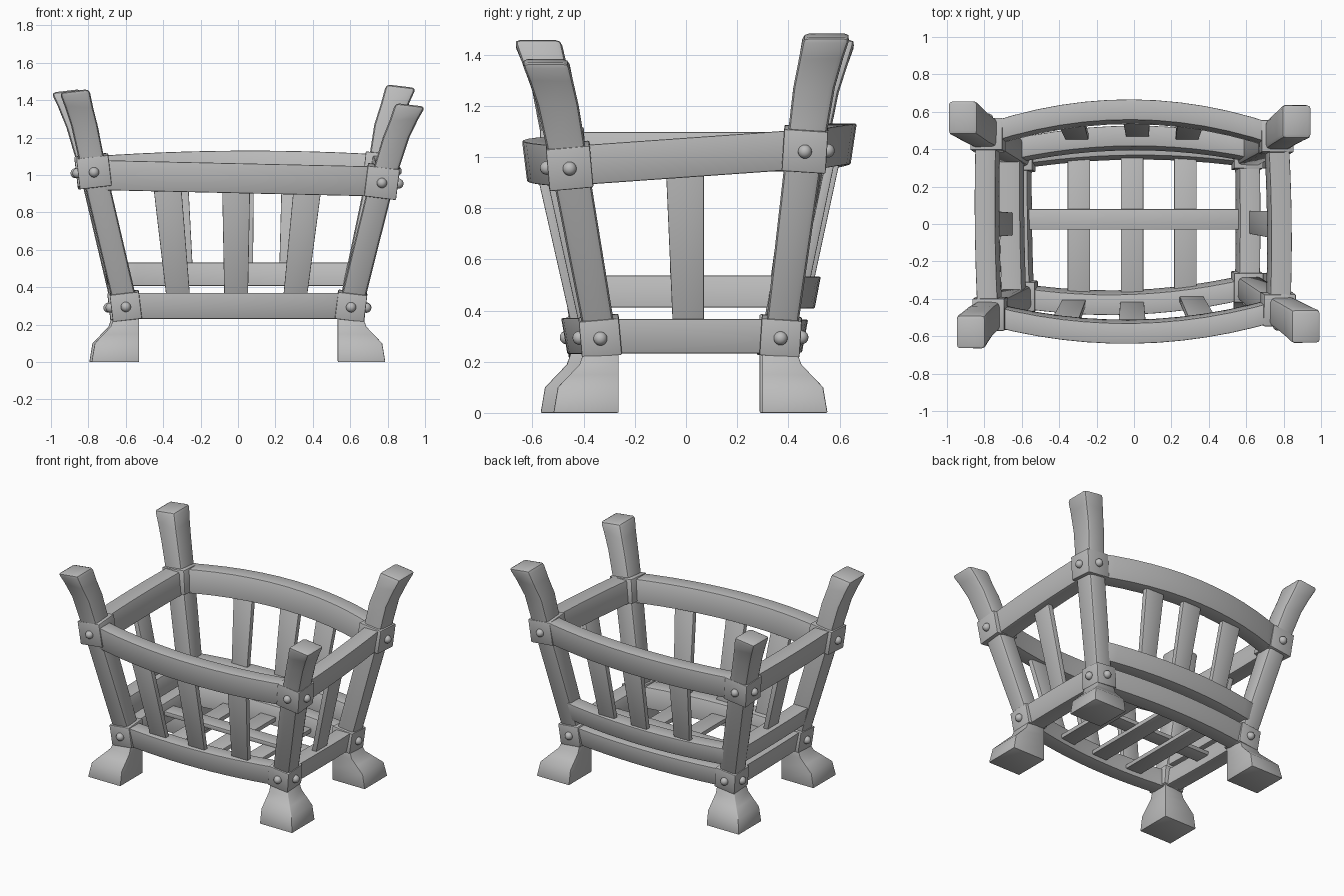
import bpy, bmesh
from mathutils import Vector, Matrix

cube = bpy.data.objects.get("Cube")
if cube:
    bpy.data.objects.remove(cube, do_unlink=True)

iron = bpy.data.materials.new("grey_iron")
iron.use_nodes = True
GREY = (0.5, 0.5, 0.5, 1)
iron.diffuse_color = GREY
iron.node_tree.nodes["Principled BSDF"].inputs["Base Color"].default_value = GREY


def finish(name, bm, angle=0.6):
    bmesh.ops.recalc_face_normals(bm, faces=bm.faces)
    mesh = bpy.data.meshes.new(name)
    bm.to_mesh(mesh)
    bm.free()
    mesh.materials.append(iron)
    obj = bpy.data.objects.new(name, mesh)
    bpy.context.collection.objects.link(obj)
    bpy.ops.object.select_all(action='DESELECT')
    obj.select_set(True)
    bpy.context.view_layer.objects.active = obj
    bpy.ops.object.shade_smooth_by_angle(angle=angle)
    return obj


def round_edges(bm, width):
    bmesh.ops.recalc_face_normals(bm, faces=bm.faces)
    edges = [e for e in bm.edges if e.calc_face_angle(0) > 0.7]
    bmesh.ops.bevel(bm, geom=edges, offset=width, segments=2, profile=0.5, affect='EDGES')


def skin(name, rings, bevel=0.006):
    """Closed bar through a row of four-cornered sections."""
    bm = bmesh.new()
    loops = [[bm.verts.new(p) for p in ring] for ring in rings]
    for a, b in zip(loops, loops[1:]):
        for i in range(4):
            j = (i + 1) % 4
            bm.faces.new((a[i], a[j], b[j], b[i]))
    bm.faces.new(loops[0])
    bm.faces.new(loops[-1])
    round_edges(bm, bevel)
    return finish(name, bm)


def flat_ring(c, hx, hy):
    return [Vector(c) + Vector((i * hx, j * hy, 0))
            for i, j in ((-1, -1), (1, -1), (1, 1), (-1, 1))]


def rail(name, a, b, out, bow, height, lean, rise=0.0, thick=0.11, steps=12):
    """Flat bar bowed outward, its top leaning outward."""
    out, up = Vector(out), Vector((0, 0, height / 2))
    rings = []
    for i in range(steps + 1):
        t = i / steps
        arc = 4 * t * (1 - t)
        c = Vector(a).lerp(Vector(b), t) + out * bow * arc
        c.z += rise * arc
        top, low, side = c + up + out * lean, c - up - out * lean, out * thick / 2
        rings.append([low - side, low + side, top + side, top - side])
    skin(name, rings)


def slat(name, low, top, w_low, w_top, across):
    thin = 0.018
    def ring(c, w):
        return flat_ring(c, w / 2, thin) if across == 'x' else flat_ring(c, thin, w / 2)
    skin(name, [ring(low, w_low), ring(top, w_top)], 0.004)


def collar(name, centre, axis, size, height, sx, sy):
    """Square band round a post, with a rivet on each outer face."""
    lean = Vector((axis.x * 0.5, axis.y * 0.5, axis.z))
    turn = Vector((0, 0, 1)).rotation_difference(lean).to_matrix().to_4x4()
    place = Matrix.Translation(centre) @ turn
    bm = bmesh.new()
    bmesh.ops.create_cube(bm, size=1, matrix=place @ Matrix.Diagonal((size, size, height, 1)))
    round_edges(bm, 0.006)
    finish(name, bm)
    for side, offset in (("side", (sx, 0, 0)), ("face", (0, sy, 0))):
        bm = bmesh.new()
        spot = Matrix.Translation(Vector(offset) * (size / 2 + 0.003))
        bmesh.ops.create_uvsphere(bm, u_segments=16, v_segments=10, radius=0.027,
                                  matrix=place @ spot)
        finish(name + "_rivet_" + side, bm, 1.0)


# Corner posts: lower collar, upper collar, upper bend and tip
corners = {
    "front_left": (1, -1, (.605, -.335, .30), (.77, -.455, .965), (.845, -.50, 1.2), (.922, -.55, 1.375)),
    "front_right": (-1, -1, (-.60, -.385, .30), (-.77, -.48, 1.02), (-.82, -.52, 1.26), (-.875, -.58, 1.45)),
    "back_left": (1, 1, (.605, .37, .30), (.76, .465, 1.03), (.80, .50, 1.27), (.872, .55, 1.475)),
    "back_right": (-1, 1, (-.612, .36, .30), (-.78, .475, 1.02), (-.845, .515, 1.25), (-.918, .57, 1.45)),
}
low, high = {}, {}
for name, (sx, sy, bottom, upper, bend, tip) in corners.items():
    lo, hi, mid, end = map(Vector, (bottom, upper, bend, tip))
    low[name], high[name] = lo, hi
    axis = (hi - lo).normalized()
    rings = [flat_ring(lo, .066, .062), flat_ring(hi, .068, .074),
             flat_ring(hi.lerp(mid, .45) - axis * 0.01, .069, .077),
             flat_ring(mid, .071, .081), flat_ring(mid.lerp(end, .55), .075, .086),
             flat_ring(end, .08, .092)]
    for p in rings[-1]:
        p.z -= 0.12 * (p.x - end.x) * sx
    skin(name + "_post", rings, 0.022)
    collar(name + "_lower_collar", lo, axis, 0.157, 0.145, sx, sy)
    collar(name + "_upper_collar", hi, axis, 0.172, 0.165, sx, sy)
    # Foot flares outward from its inner corner
    foot = []
    for z, size in ((0, .255), (.10, .238), (.15, .19), (.19, .152), (.25, .132)):
        shift = size / 2 - 0.072
        foot.append(flat_ring((lo.x + sx * shift, lo.y + sy * shift, z), size / 2, size / 2))
    skin(name + "_foot", foot, 0.005)

FL, FR, BL, BR = corners
FRONT, BACK, LEFT, RIGHT = (0, -1, 0), (0, 1, 0), (1, 0, 0), (-1, 0, 0)

# Upper and lower rails
rail("front_upper_rail", high[FR] - Vector((0, 0, .02)), high[FL], FRONT, .108, .16, .01)
rail("back_upper_rail", high[BR], high[BL], BACK, .13, .16, .012, rise=.025)
rail("left_upper_rail", high[FL], high[BL], LEFT, .012, .155, .012)
rail("right_upper_rail", high[FR], high[BR], RIGHT, .01, .155, .012)
rail("front_lower_rail", low[FR], low[FL], FRONT, .058, .14, .012)
rail("back_lower_rail", low[BR], low[BL], BACK, .045, .13, .012)
rail("left_lower_rail", low[FL], low[BL], LEFT, .005, .135, .012)
rail("right_lower_rail", low[FR], low[BR], RIGHT, .005, .135, .012)


# Middle rails at the back and right
def on_post(name, z):
    a, b = low[name], high[name]
    return a.lerp(b, (z - a.z) / (b.z - a.z))


rail("back_middle_rail", on_post(BR, .47), on_post(BL, .47), BACK, .07, .125, .012)
rail("right_middle_rail", on_post(FR, .475), on_post(BR, .475), RIGHT, .005, .125, .012)

# Upright slats
for i, (x0, x1, y0, y1) in enumerate(((-.315, -.38, -.41, -.55), (-.01, -.01, -.42, -.57),
                                      (.30, .375, -.39, -.535))):
    slat(f"front_slat_{i + 1}", (x0, y0, .30), (x1, y1, .96), .125, .15, 'x')
for i, (x0, x1, y0, y1) in enumerate(((-.30, -.345, .455, .57), (.02, .01, .47, .595),
                                      (.28, .31, .455, .575))):
    slat(f"back_slat_{i + 1}", (x0, y0, .46), (x1, y1, 1.04), .12, .15, 'x')
slat("left_slat", (.62, .01, .30), (.775, -.005, .99), .12, .15, 'y')
slat("right_slat", (-.65, 0, .46), (-.78, 0, 1.02), .12, .14, 'y')

# Floor grate
for i, x in enumerate((-.295, -.01, .275)):
    skin(f"floor_bar_{i + 1}", [flat_ring((x, .005, z), .06, .385) for z in (.265, .295)], 0.004)
skin("floor_cross_bar", [flat_ring((0, .025, z), .60, .055) for z in (.29, .32)], 0.004)
